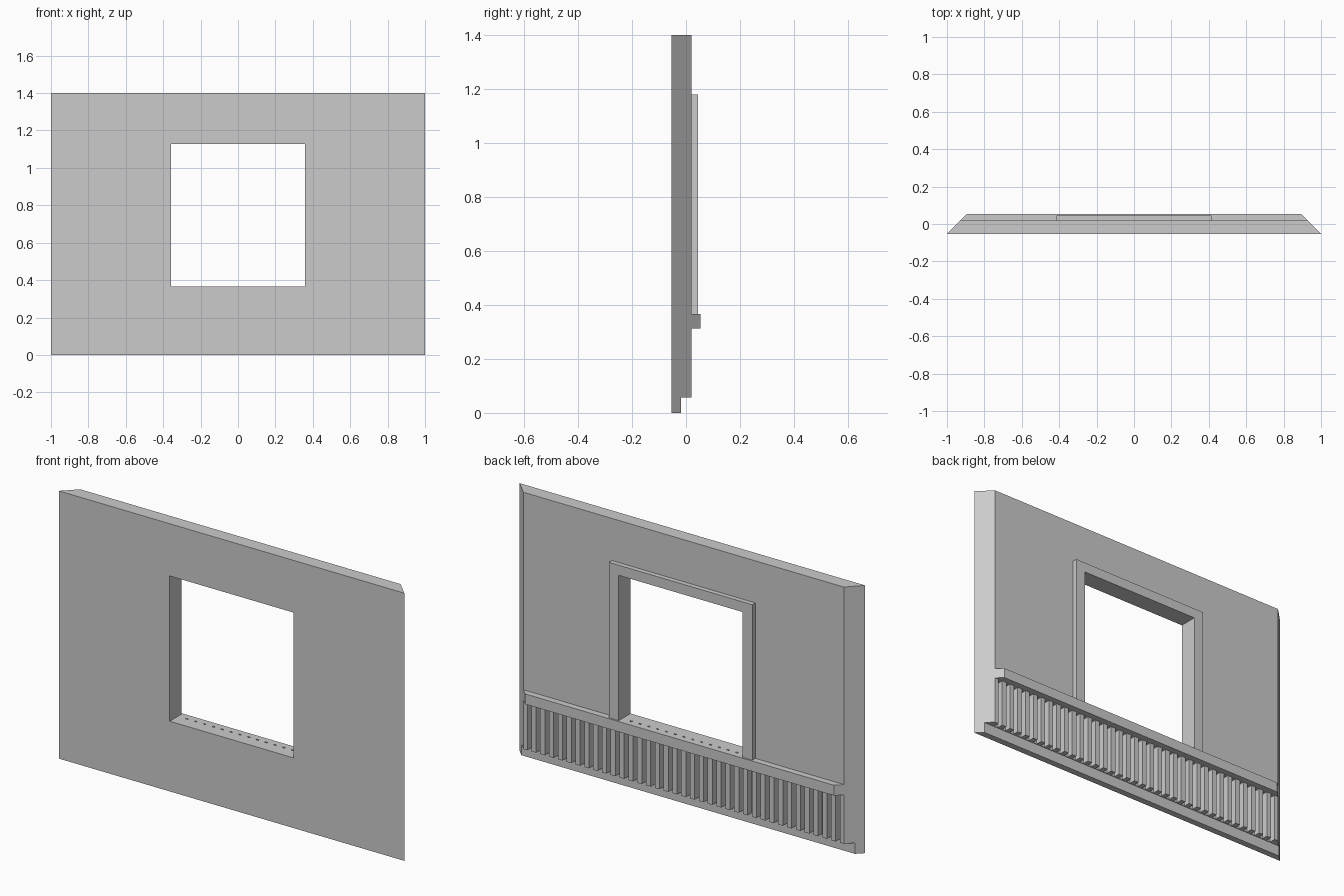
import bpy
import bmesh

if "Cube" in bpy.data.objects:
    bpy.data.objects.remove(bpy.data.objects["Cube"], do_unlink=True)

FRONT, BACK, REVEAL = -0.053, 0.02, -0.018   # wall depths
SILL, HEAD, HALF = 0.367, 1.127, 0.358       # window opening
LEDGE_UNDER, PLINTH = 0.313, 0.057

paint = bpy.data.materials.new("plain grey")
paint.use_nodes = True
colour = (0.6, 0.6, 0.6, 1)
paint.diffuse_color = colour
paint.node_tree.nodes["Principled BSDF"].inputs["Base Color"].default_value = colour


def make_object(name, bm):
    bmesh.ops.recalc_face_normals(bm, faces=bm.faces)
    mesh = bpy.data.meshes.new(name)
    bm.to_mesh(mesh)
    bm.free()
    mesh.materials.append(paint)
    obj = bpy.data.objects.new(name, mesh)
    bpy.context.collection.objects.link(obj)
    return obj


def extrude_profile(name, profile, half_width):
    """Sweep a (y, z) profile along x; half_width gives the end for each y."""
    bm = bmesh.new()
    ends = [[bm.verts.new((side * half_width(y), y, z)) for y, z in profile]
            for side in (-1, 1)]
    for ring in ends:
        bm.faces.new(ring)
    count = len(profile)
    for i in range(count):
        j = (i + 1) % count
        bm.faces.new((ends[0][i], ends[0][j], ends[1][j], ends[1][i]))
    return make_object(name, bm)


def add_box(bm, low, high):
    verts = bmesh.ops.create_cube(bm, size=1)["verts"]
    for v in verts:
        v.co = [high[k] if v.co[k] > 0 else low[k] for k in range(3)]


def cut(target, cutter):
    mod = target.modifiers.new(cutter.name, "BOOLEAN")
    mod.operation = "DIFFERENCE"
    mod.solver = "EXACT"
    mod.object = cutter
    cutter.hide_render = True
    bpy.context.view_layer.update()
    graph = bpy.context.evaluated_depsgraph_get()
    result = bpy.data.meshes.new_from_object(target.evaluated_get(graph))
    target.modifiers.clear()
    target.data = result
    bpy.data.objects.remove(cutter, do_unlink=True)


# Wall with mitred ends, ledge and bottom reveal
wall_profile = [(FRONT, 0), (REVEAL, 0), (REVEAL, PLINTH), (BACK, PLINTH),
                (BACK, LEDGE_UNDER), (0.053, LEDGE_UNDER), (0.053, SILL),
                (BACK, SILL), (BACK, 1.4), (FRONT, 1.4)]
wall = extrude_profile("wall_panel", wall_profile, lambda y: 1 - (y - FRONT))

# Window opening
bm = bmesh.new()
add_box(bm, (-HALF, -0.2, SILL), (HALF, BACK + 0.1, HEAD))
cut(wall, make_object("opening_cutter", bm))

# Vertical grooves between the slats
bm = bmesh.new()
grooves, pitch = 36, 0.051
for i in range(grooves):
    x = (i - (grooves - 1) / 2) * pitch
    add_box(bm, (x - 0.012, -0.014, PLINTH - 0.02),
            (x + 0.012, BACK + 0.02, LEDGE_UNDER - 0.0005))
cut(wall, make_object("groove_cutter", bm))

# Row of small vent holes in the sill
bm = bmesh.new()
holes = 13
for i in range(holes):
    x = (i - (holes - 1) / 2) * 0.051
    add_box(bm, (x - 0.007, 0.012, SILL - 0.03), (x + 0.007, 0.02, SILL + 0.02))
cut(wall, make_object("vent_cutter", bm))

# Raised surround: two jambs and a head in one outline
bm = bmesh.new()
outer, top = 0.415, 1.18
outline = [(-outer, SILL), (-outer, top), (outer, top), (outer, SILL),
           (HALF, SILL), (HALF, HEAD), (-HALF, HEAD), (-HALF, SILL)]
face = bm.faces.new([bm.verts.new((x, BACK, z)) for x, z in outline])
extruded = bmesh.ops.extrude_face_region(bm, geom=[face], use_keep_orig=True)["geom"]
bmesh.ops.translate(bm, vec=(0, 0.025, 0),
                    verts=[g for g in extruded if isinstance(g, bmesh.types.BMVert)])
make_object("window_surround", bm)
